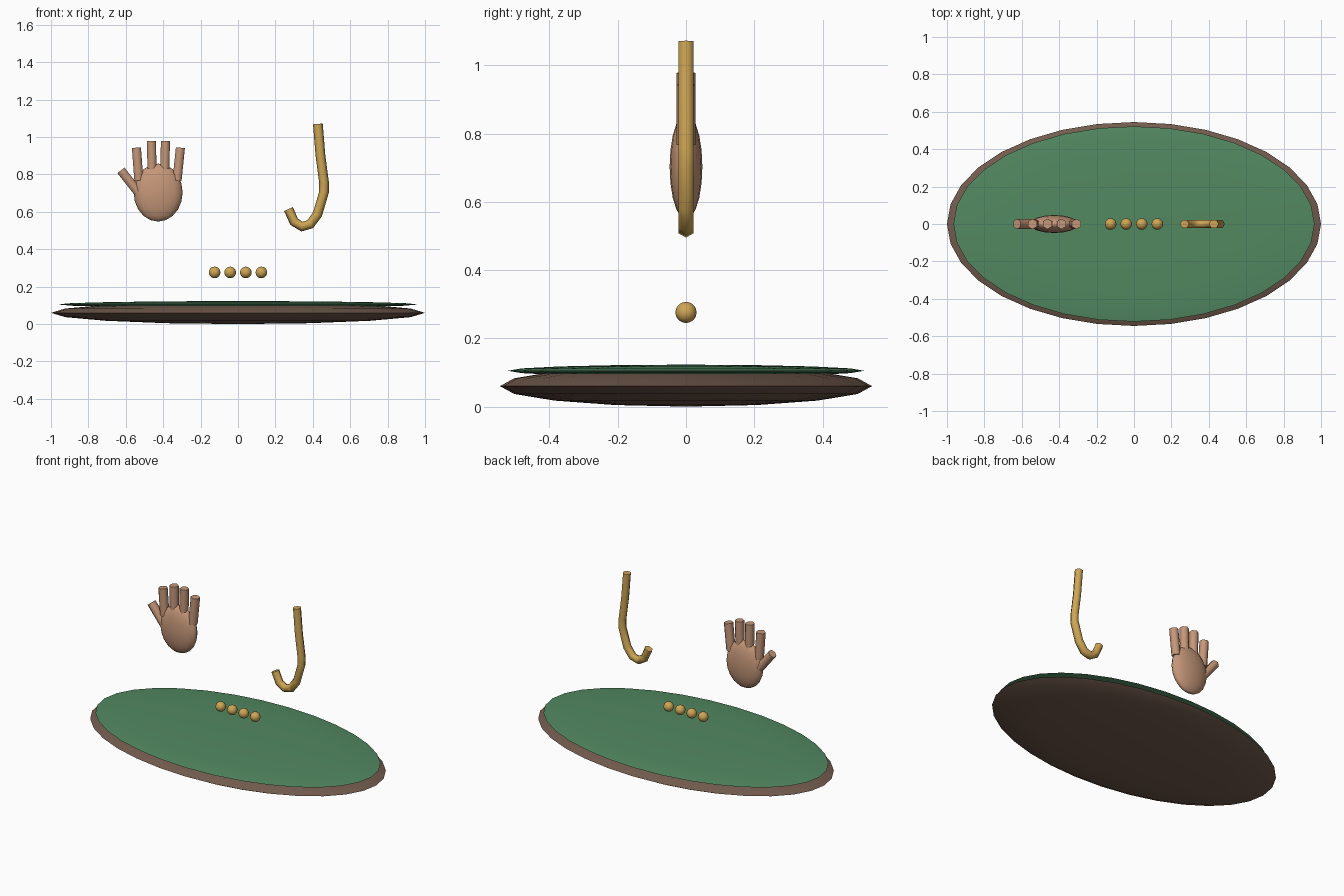
import bpy, bmesh, math
from mathutils import Vector

if "Cube" in bpy.data.objects:
    bpy.data.objects.remove(bpy.data.objects["Cube"])


def material(name, color):
    m = bpy.data.materials.new(name)
    m.diffuse_color = (*color, 1)
    m.use_nodes = True
    m.node_tree.nodes["Principled BSDF"].inputs["Base Color"].default_value = m.diffuse_color
    return m


WOOD = material("brown", (0.17, 0.105, 0.075))
FELT = material("green", (0.085, 0.25, 0.12))
SKIN = material("tan", (0.56, 0.31, 0.19))
GOLD = material("gold", (0.62, 0.38, 0.09))


def finish(name, bm, mat, angle):
    bmesh.ops.recalc_face_normals(bm, faces=bm.faces[:])
    mesh = bpy.data.meshes.new(name)
    bm.to_mesh(mesh)
    bm.free()
    mesh.materials.append(mat)
    ob = bpy.data.objects.new(name, mesh)
    bpy.context.collection.objects.link(ob)
    bpy.ops.object.select_all(action='DESELECT')
    ob.select_set(True)
    bpy.context.view_layer.objects.active = ob
    bpy.ops.object.shade_smooth_by_angle(angle=math.radians(angle))
    return ob


def ellipsoid(name, center, radii, mat, segments=16, rings=10):
    bm = bmesh.new()
    bmesh.ops.create_uvsphere(bm, u_segments=segments, v_segments=rings, radius=1)
    bmesh.ops.scale(bm, vec=radii, verts=bm.verts[:])
    bmesh.ops.translate(bm, vec=center, verts=bm.verts[:])
    return finish(name, bm, mat, 70)


def tube(name, path, radius, mat, phase=0.0):
    """Hexagonal tube along an (x, z) path in the plane y = 0."""
    pts = [Vector((x, 0, z)) for x, z in path]
    bm = bmesh.new()
    rings = []
    for i, p in enumerate(pts):
        a = (p - pts[i - 1]).normalized() if i else Vector()
        b = (pts[i + 1] - p).normalized() if i < len(pts) - 1 else Vector()
        side = (a + b).normalized().cross(Vector((0, 1, 0)))
        angles = [phase + k * math.pi / 3 for k in range(6)]
        rings.append([bm.verts.new(p + side * radius * math.cos(t)
                                   + Vector((0, radius * math.sin(t), 0)))
                      for t in angles])
    for r, s in zip(rings, rings[1:]):
        for k in range(6):
            j = (k + 1) % 6
            bm.faces.new((r[k], r[j], s[j], s[k]))
    bm.faces.new(rings[0])
    bm.faces.new(rings[-1])
    return finish(name, bm, mat, 70)


# Oval base and felt top
ellipsoid("base", (0, 0, 0.06), (1, 0.545, 0.06), WOOD, 32, 8)
ellipsoid("felt_top", (0, 0, 0.105), (0.965, 0.522, 0.018), FELT, 32, 8)

# Row of beads
for i in range(4):
    ellipsoid(f"bead_{i + 1}", (-0.125 + i * 0.0833, 0, 0.276),
              (0.031, 0.031, 0.031), GOLD, 16, 10)

# Open hand: palm, four fingers and thumb
ellipsoid("palm", (-0.427, 0, 0.703), (0.131, 0.048, 0.155), SKIN)
digits = {
    "finger_1": [(-0.53, 0.767), (-0.543, 0.943)],
    "finger_2": [(-0.459, 0.80), (-0.463, 0.978)],
    "finger_3": [(-0.392, 0.80), (-0.388, 0.978)],
    "finger_4": [(-0.326, 0.767), (-0.308, 0.943)],
    "thumb": [(-0.53, 0.70), (-0.626, 0.822)],
}
for name, path in digits.items():
    tube(name, path, 0.028, SKIN, math.pi / 6)

# Hook
tube("hook", [(0.427, 1.07), (0.441, 0.90), (0.46, 0.757), (0.46, 0.706),
              (0.425, 0.587), (0.386, 0.534), (0.342, 0.521), (0.30, 0.547),
              (0.27, 0.615)], 0.026, GOLD)
